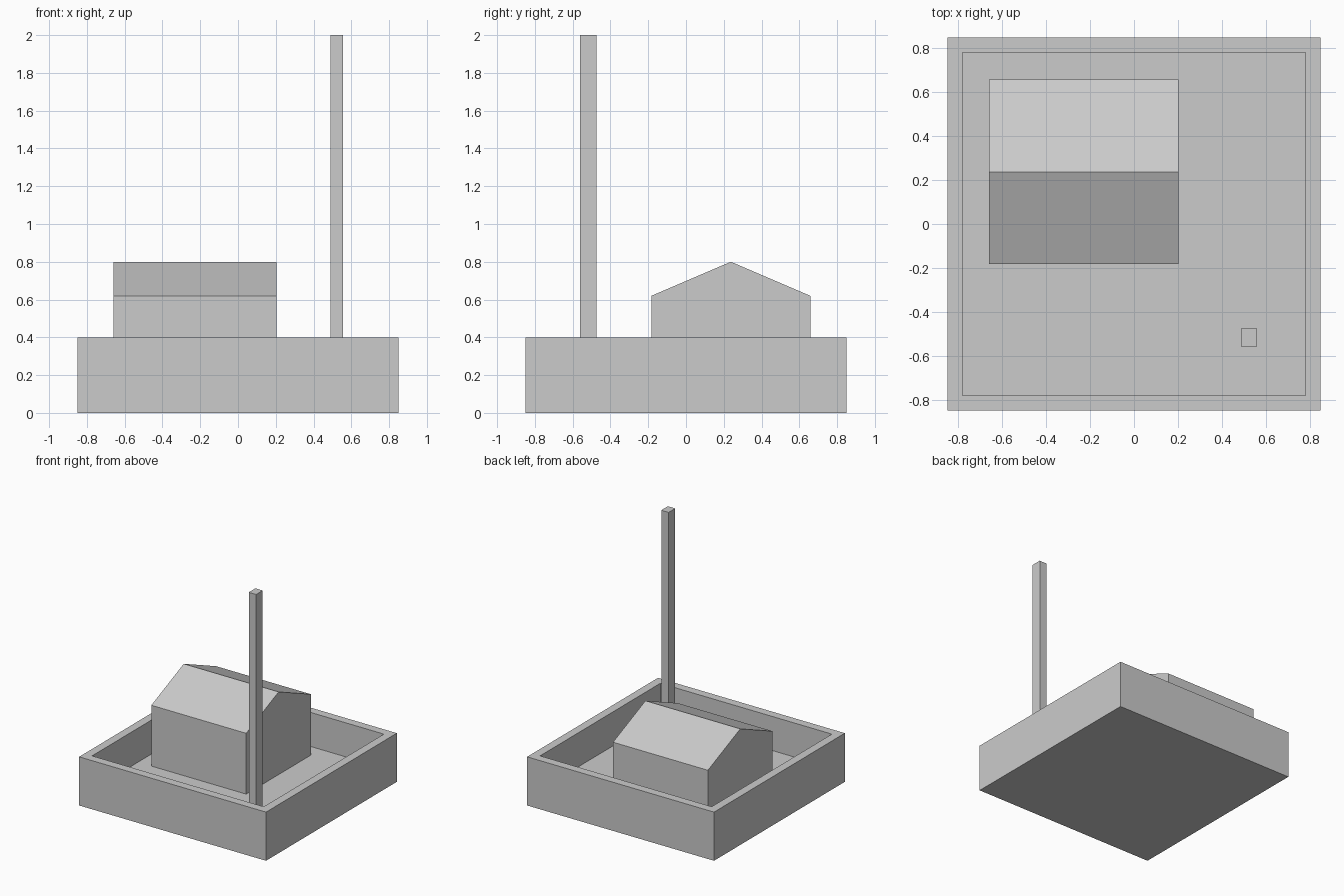
import bpy
import bmesh

cube = bpy.data.objects.get("Cube")
if cube:
    bpy.data.objects.remove(cube, do_unlink=True)

HALF = 0.85       # half width of the tray
RIM_TOP = 0.4
RIM_WIDTH = 0.098
FLOOR = 0.12      # level of the sunken yard

grey = bpy.data.materials.new("light_grey")
grey.use_nodes = True
grey.diffuse_color = (0.6, 0.6, 0.6, 1)
grey.node_tree.nodes["Principled BSDF"].inputs["Base Color"].default_value = grey.diffuse_color


def finish(name, bm):
    bmesh.ops.recalc_face_normals(bm, faces=bm.faces)
    mesh = bpy.data.meshes.new(name)
    bm.to_mesh(mesh)
    bm.free()
    mesh.materials.append(grey)
    obj = bpy.data.objects.new(name, mesh)
    bpy.context.collection.objects.link(obj)
    return obj


def prism(profile, x0, x1):
    """Extrude a (y, z) profile along x."""
    bm = bmesh.new()
    face = bm.faces.new([bm.verts.new((x0, y, z)) for y, z in profile])
    grown = bmesh.ops.extrude_face_region(bm, geom=[face], use_keep_orig=True)
    verts = [g for g in grown["geom"] if isinstance(g, bmesh.types.BMVert)]
    bmesh.ops.translate(bm, verts=verts, vec=(x1 - x0, 0, 0))
    return bm


def rectangle(y0, y1, z0, z1):
    return [(y0, z0), (y1, z0), (y1, z1), (y0, z1)]


# Walled tray: a block whose top is inset and pushed down to the yard level
bm = prism(rectangle(-HALF, HALF, 0, RIM_TOP), -HALF, HALF)
bmesh.ops.recalc_face_normals(bm, faces=bm.faces)
top = max(bm.faces, key=lambda f: f.calc_center_median().z)
bmesh.ops.inset_region(bm, faces=[top], thickness=RIM_WIDTH)
sunk = bmesh.ops.extrude_discrete_faces(bm, faces=[top])["faces"][0]
bm.faces.ensure_lookup_table()
inner = list(sunk.verts)
bmesh.ops.translate(bm, verts=inner, vec=(0, 0, FLOOR - RIM_TOP))
finish("walled_tray", bm)

# House with a gabled roof, ridge along x
front, back, eave, ridge = -0.183, 0.658, 0.62, 0.8
gable = [(front, FLOOR), (back, FLOOR), (back, eave),
         ((front + back) / 2, ridge), (front, eave)]
finish("gabled_house", prism(gable, -0.66, 0.203))

# Tall square mast in the front corner of the yard
finish("tall_mast", prism(rectangle(-0.56, -0.474, FLOOR, 2.0), 0.49, 0.557))
